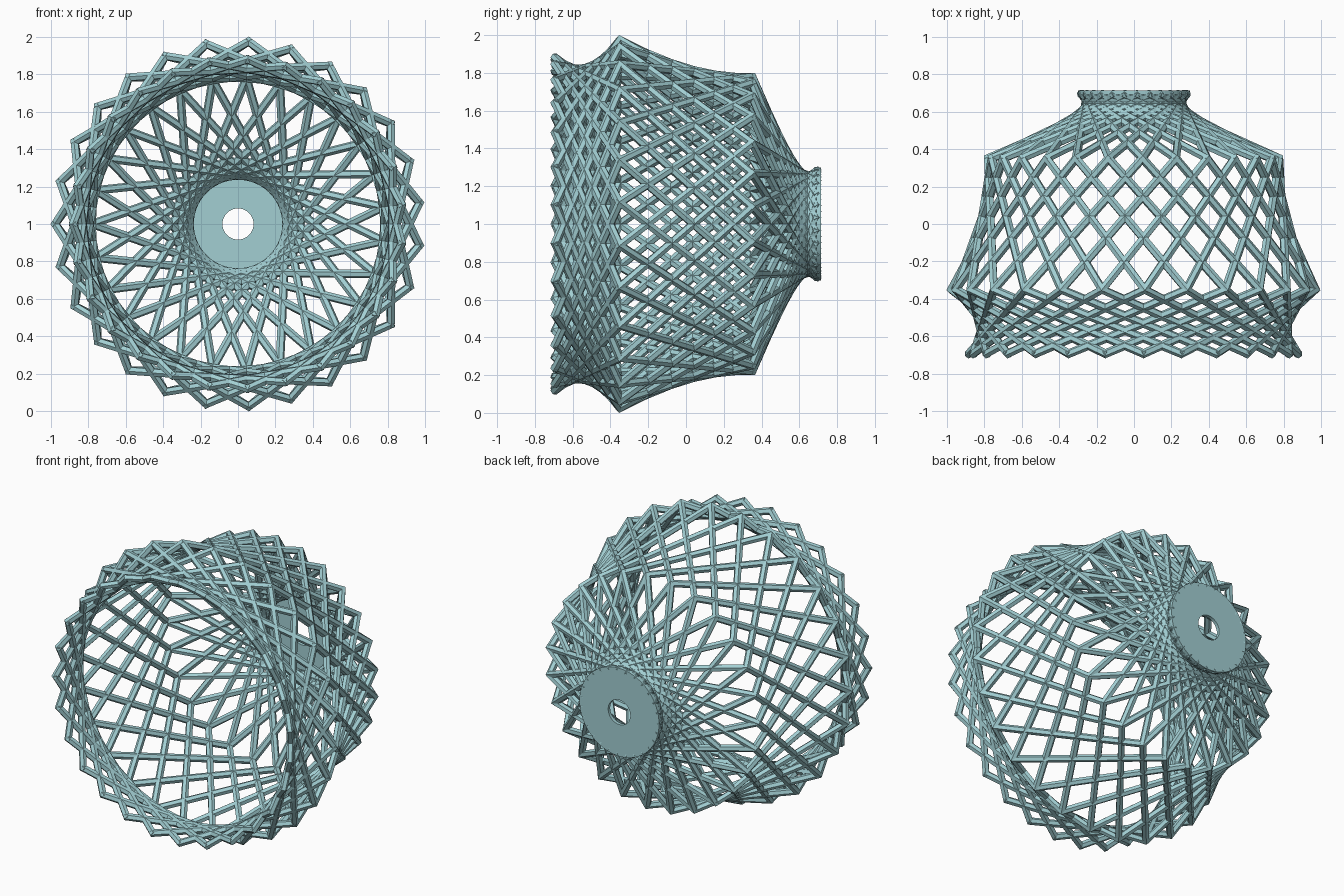
import bpy, math
from mathutils import Vector

if "Cube" in bpy.data.objects:
    bpy.data.objects.remove(bpy.data.objects["Cube"])

N = 27                       # nodes per ring
STEP = 2 * math.pi / N
CZ = 1.0                     # height of the shade axis
BAR = 0.023                  # bar section radius
SIDES = 6
# rings: y, radius, cumulative twist in node steps
RINGS = [(-0.692, 0.88, 0), (-0.35, 0.976, 4), (0.35, 0.78, 7), (0.692, 0.28, 14)]

mat = bpy.data.materials.new("teal")
mat.diffuse_color = (0.36, 0.62, 0.65, 1)
mat.use_nodes = True
mat.node_tree.nodes["Principled BSDF"].inputs["Base Color"].default_value = mat.diffuse_color


def add_mesh(name, verts, faces):
    me = bpy.data.meshes.new(name)
    me.from_pydata(verts, [], faces)
    me.materials.append(mat)
    ob = bpy.data.objects.new(name, me)
    bpy.context.collection.objects.link(ob)
    return ob


def node(y, r, a):
    return Vector((r * math.cos(a), y, CZ + r * math.sin(a)))


def sweep(pts, verts, faces):
    # mitred prism along a polyline
    dirs = [(b - a).normalized() for a, b in zip(pts, pts[1:])]
    d = dirs[0]
    out = pts[0] - Vector((0, pts[0].y, CZ))
    u = (out - d * out.dot(d)).normalized()
    v = d.cross(u)
    ring = []
    for k in range(SIDES):
        t = 2 * math.pi * (k + 0.5) / SIDES
        ring.append(pts[0] - d * 0.012 + BAR * (u * math.cos(t) + v * math.sin(t)))
    base = len(verts)
    verts.extend(ring)
    for i, d in enumerate(dirs):
        last = i == len(dirs) - 1
        p = pts[i + 1] + (d * 0.012 if last else Vector())
        n = d if last else (d + dirs[i + 1]).normalized()
        ring = [q + d * ((p - q).dot(n) / d.dot(n)) for q in ring]
        verts.extend(ring)
        s = base + i * SIDES
        for k in range(SIDES):
            k2 = (k + 1) % SIDES
            faces.append((s + k, s + k2, s + SIDES + k2, s + SIDES + k))
    faces.append(tuple(base + k for k in reversed(range(SIDES))))
    e = base + len(dirs) * SIDES
    faces.append(tuple(e + k for k in range(SIDES)))


# lattice bars, one set per twist direction
for name, sign in (("lattice_bars_clockwise", 1), ("lattice_bars_counterclockwise", -1)):
    verts, faces = [], []
    for i in range(N):
        sweep([node(y, r, math.pi + STEP * (i + sign * t)) for y, r, t in RINGS],
              verts, faces)
    add_mesh(name, verts, faces)

# flat mounting disc with a centre hole
SEG = 64
profile = [(0.083, 0.692), (0.298, 0.692), (0.298, 0.714), (0.083, 0.714)]
verts = [node(y, r, 2 * math.pi * s / SEG) for s in range(SEG) for r, y in profile]
faces = []
for s in range(SEG):
    a, b = s * 4, (s + 1) % SEG * 4
    for k in range(4):
        k2 = (k + 1) % 4
        faces.append((a + k, a + k2, b + k2, b + k))
add_mesh("mounting_disc", verts, faces)
